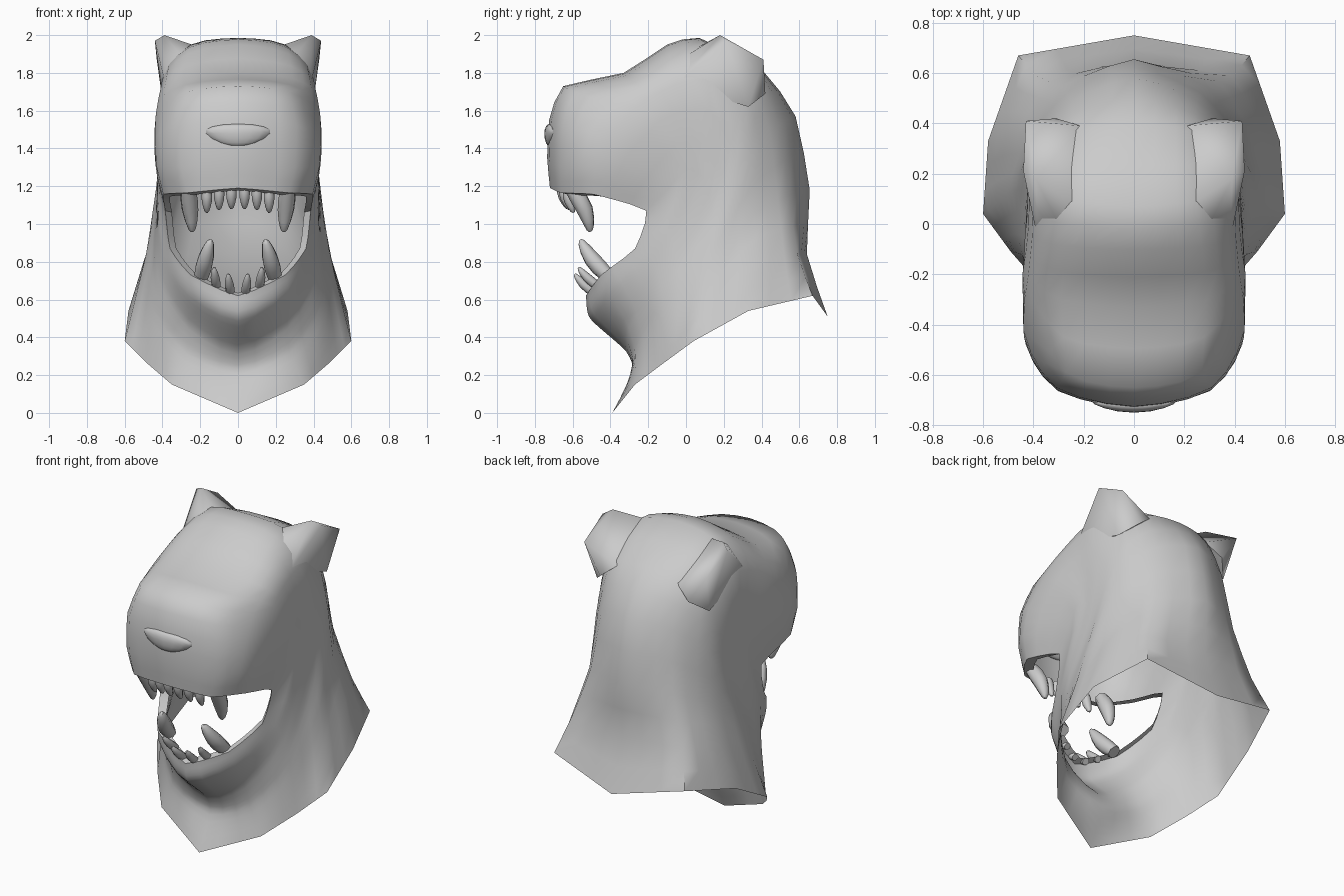
import bpy, bmesh, math
from mathutils import Vector as V

if "Cube" in bpy.data.objects:
    bpy.data.objects.remove(bpy.data.objects["Cube"])


def spline(pts, t, closed=False, w=1.0):
    """Point at index parameter t: Catmull-Rom, blended to straight lines as w goes to 0."""
    n = len(pts)
    i = int(math.floor(t))
    if not closed:
        i = min(i, n - 2)
    f = t - i

    def get(k):
        return pts[k % n] if closed else pts[max(0, min(n - 1, k))]
    a, b, c, d = (get(i + k) for k in (-1, 0, 1, 2))
    cr = 0.5 * (2 * b + (c - a) * f + (2 * a - 5 * b + 4 * c - d) * f * f
                + (3 * b - a - 3 * c + d) * f ** 3)
    return b.lerp(c, f).lerp(cr, w)


def finish(name, bm, angle=50):
    bmesh.ops.recalc_face_normals(bm, faces=bm.faces)
    me = bpy.data.meshes.new(name)
    bm.to_mesh(me)
    bm.free()
    ob = bpy.data.objects.new(name, me)
    bpy.context.collection.objects.link(ob)
    bpy.ops.object.select_all(action='DESELECT')
    ob.select_set(True)
    bpy.context.view_layer.objects.active = ob
    bpy.ops.object.shade_smooth_by_angle(angle=math.radians(angle))
    return ob


def loft(bm, rings):
    rows = [[bm.verts.new(p) for p in r] for r in rings]
    for r, s in zip(rows, rows[1:]):
        for i in range(len(r)):
            j = (i + 1) % len(r)
            bm.faces.new((r[i], r[j], s[j], s[i]))
    return rows


# head shell: guide lines running from the mouth edge to the neck hem
top = [(0, y, z) for y, z in (
    (-.72, 1.19), (-.735, 1.35), (-.725, 1.55), (-.65, 1.73), (-.33, 1.80), (-.1, 1.95),
    (.07, 1.985), (.4, 1.82), (.58, 1.57), (.655, 1.18), (.64, .84), (.75, .51))]
muzzle = [(.27, -.66, 1.165), (.30, -.665, 1.3), (.31, -.65, 1.52), (.27, -.59, 1.70),
          (.29, -.3, 1.77), (.27, -.09, 1.90), (.25, .09, 1.95), (.24, .37, 1.79),
          (.25, .49, 1.52), (.29, .545, 1.15), (.39, .59, .84), (.46, .67, .62)]
cheek = [(.395, -.49, 1.157), (.43, -.48, 1.3), (.44, -.42, 1.45), (.435, -.3, 1.58),
         (.42, -.2, 1.67), (.405, -.05, 1.74), (.40, .12, 1.77), (.39, .29, 1.6),
         (.40, .34, 1.35), (.42, .36, 1.05), (.50, .37, .8), (.58, .33, .54)]
corner = [(.385, -.21, 1.07), (.415, -.1, 1.18), (.43, 0, 1.29), (.425, .09, 1.25),
          (.44, .14, 1.05), (.515, .11, .72), (.6, .04, .38)]
jaw_side = [(.36, -.27, .87), (.39, -.2, .85), (.42, -.15, .75), (.45, -.12, .58), (.49, -.11, .27)]
jaw = [(.25, -.45, .73), (.27, -.41, .64), (.26, -.31, .47), (.27, -.27, .33), (.35, -.27, .15)]
chin = [(0, -.53, .62), (0, -.51, .5), (0, -.32, .33), (0, -.28, .22), (0, -.39, 0)]

N, SUB = 22, 3
half = [[V(p) for p in g] for g in (top, muzzle, cheek, corner, jaw_side, jaw, chin)]
rings = []
for k in range(N + 1):
    key = [spline(g, k / N * (len(g) - 1), w=.5) for g in half]
    key += [V((-p.x, p.y, p.z)) for p in key[-2:0:-1]]
    soft = min(.8, .45 + k / 8, (N - k) / 8)
    rings.append([spline(key, i / SUB, True, soft) for i in range(len(key) * SUB)])

# lip rim turned into the mouth
rim = [V((p.x * .91, p.y + .05, .93 + (p.z - .93) * .95)) for p in rings[0]]
bm = bmesh.new()
loft(bm, [rim] + rings)
finish("head_shell", bm, 60)

# nose pad
bm = bmesh.new()
bmesh.ops.create_uvsphere(bm, u_segments=16, v_segments=8, radius=1)
for v in bm.verts:
    taper = 1 + .2 * v.co.z
    v.co = V((v.co.x * .17 * taper, v.co.y * .028 - .722 + .02 * v.co.x ** 2,
              v.co.z * (.05 if v.co.z > 0 else .07) + 1.48))
finish("nose", bm)

# ears: wedges flush with the sides of the head, smoothed into the crown
for s in (1, -1):
    bm = bmesh.new()
    for p in ((.39, .18, 2.0), (.44, .21, 1.97), (.43, .41, 1.87), (.23, .08, 1.945), (.30, .0, 1.89),
              (.21, .39, 1.77), (.385, -.05, 1.74), (.395, .33, 1.62), (.34, .12, 1.7), (.31, .42, 1.69)):
        bm.verts.new((s * p[0], p[1], p[2]))
    bmesh.ops.convex_hull(bm, input=bm.verts)
    finish("ear", bm, 75)


# teeth: tapered bent cones
def tooth(name, root, tip, radius, bend):
    for s in (1, -1):
        a, b = V((s * root[0], *root[1:])), V((s * tip[0], *tip[1:]))
        q = (b - a).to_track_quat('Z', 'Y')
        path = []
        for t, r in ((0, .85), (.25, 1), (.5, .95), (.75, .72), (.93, .45), (1, .2)):
            c = a.lerp(b, t) + V((0, bend * math.sin(math.pi * t), 0))
            path.append([c + q @ V((math.cos(u) * r * radius, math.sin(u) * r * radius, 0))
                         for u in (math.tau * i / 8 for i in range(8))])
        bm = bmesh.new()
        rows = loft(bm, path)
        bm.faces.new(rows[0])
        bm.faces.new(rows[-1])
        finish(name, bm)


tooth("upper_canine", (.265, -.605, 1.19), (.242, -.505, .96), .047, .02)
tooth("lower_canine", (.195, -.41, .72), (.145, -.56, .915), .046, -.015)
for x, y, z in ((.035, -.65, 1.08), (.1, -.64, 1.075), (.165, -.62, 1.06)):
    tooth("upper_incisor", (x, y - .01, z + .12), (x, y + .025, z), .028, -.005)
for x, y, z in ((.04, -.48, .63), (.115, -.46, .665)):
    tooth("lower_incisor", (x, y, z), (x + .012, y - .11, z + .105), .025, -.01)
